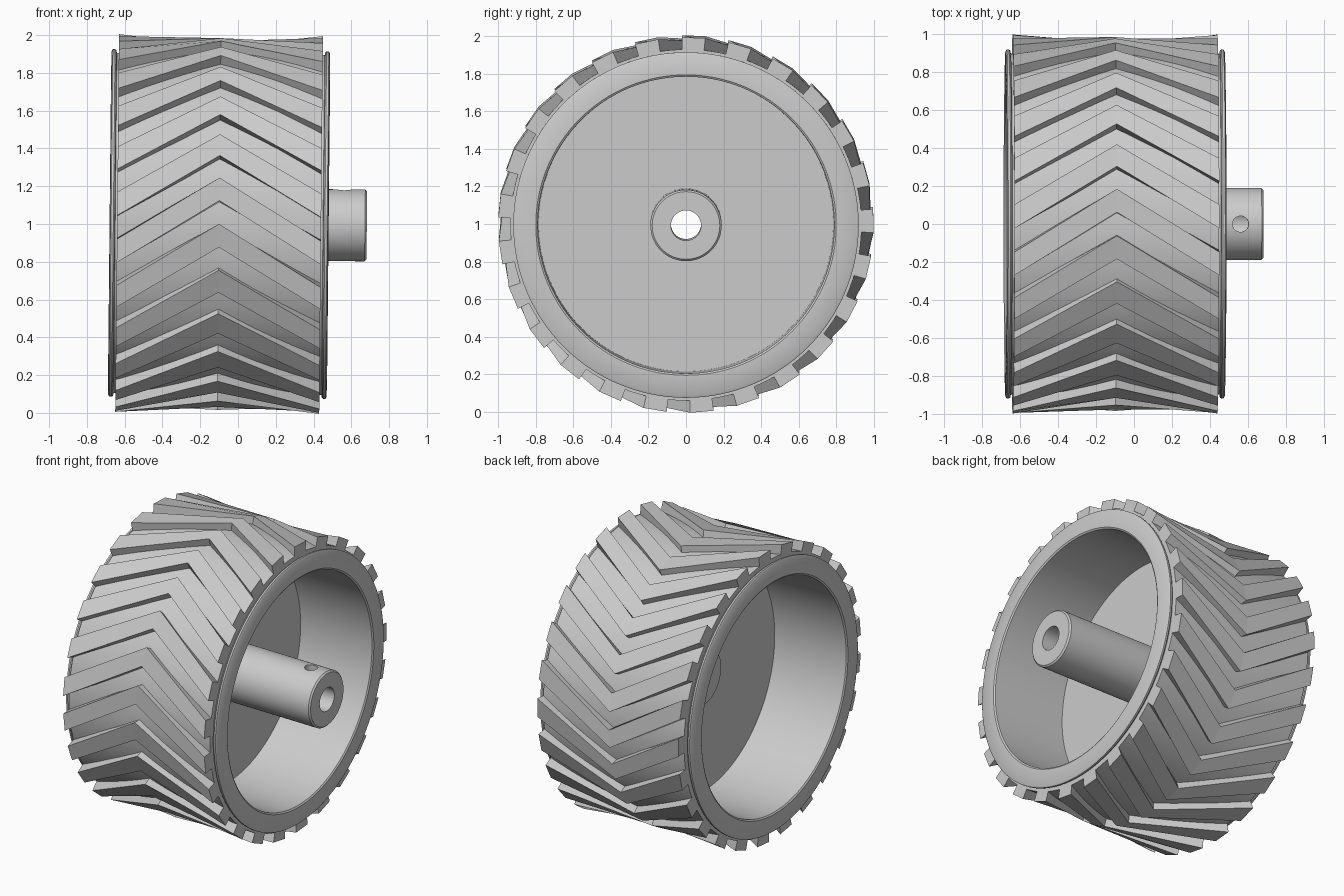
import bpy, bmesh
from math import sin, cos, pi, radians
from mathutils import Matrix

cube = bpy.data.objects.get("Cube")
if cube:
    bpy.data.objects.remove(cube, do_unlink=True)

grey = bpy.data.materials.new("light_grey")
grey.use_nodes = True
grey.diffuse_color = (0.6, 0.6, 0.6, 1)
grey.node_tree.nodes["Principled BSDF"].inputs["Base Color"].default_value = (0.6, 0.6, 0.6, 1)

# The axle runs along x, leaning very slightly
MID = -0.1
PLACE = Matrix.Translation((MID, 0, 1)) @ Matrix.Rotation(0.01, 4, "Y")


def add_object(name, bm, smooth=False):
    bmesh.ops.recalc_face_normals(bm, faces=bm.faces)
    mesh = bpy.data.meshes.new(name)
    bm.to_mesh(mesh)
    bm.free()
    mesh.materials.append(grey)
    obj = bpy.data.objects.new(name, mesh)
    bpy.context.collection.objects.link(obj)
    obj.matrix_world = PLACE
    if smooth:
        shade(obj)
    return obj


def shade(obj):
    bpy.ops.object.select_all(action="DESELECT")
    obj.select_set(True)
    bpy.context.view_layer.objects.active = obj
    bpy.ops.object.shade_smooth_by_angle(angle=radians(30))


def polar(x, r, t):
    """Point at radius r; t = 0 is the front, a quarter turn is the top."""
    return (x, -r * cos(t), r * sin(t))


def lathe(profile, sides):
    """Turn a closed (x, radius) outline around the axle."""
    bm = bmesh.new()
    rings = [[bm.verts.new(polar(x, r, 2 * pi * i / sides)) for x, r in profile]
             for i in range(sides)]
    n = len(profile)
    for i, a in enumerate(rings):
        b = rings[(i + 1) % sides]
        for j in range(n):
            k = (j + 1) % n
            bm.faces.new((a[j], a[k], b[k], b[j]))
    return bm


# Rim: barrel with a rounded flange on both sides and a thin web in the middle
half = [(0.535, 0.90), (0.55, 0.90), (0.553, 0.915), (0.56, 0.92), (0.572, 0.92),
        (0.578, 0.91), (0.58, 0.80), (0.573, 0.79), (0.03, 0.785)]
bore = [(0.03, 0.1), (-0.03, 0.1)]
outline = half + bore + [(-x, r) for x, r in reversed(half)]
add_object("rim", lathe(outline, 128), True)

# Tyre band under the tread
add_object("tyre_band", lathe([(-0.54, 0.89), (-0.54, 0.935), (0.54, 0.935), (0.54, 0.89)], 100), True)

# Hub tube with a through bore and chamfered tip
hub = add_object("hub", lathe([(-0.036, 0.08), (-0.036, 0.19), (0.772, 0.19),
                               (0.782, 0.18), (0.782, 0.08)], 64))

# Set screw hole through the top wall of the hub
bm = bmesh.new()
bmesh.ops.create_cone(bm, cap_ends=True, segments=32, radius1=0.042, radius2=0.042, depth=0.3,
                      matrix=Matrix.Translation((0.66, 0, 0.16)))
cutter = add_object("screw_hole_cutter", bm)
cutter.hide_render = True
cut = hub.modifiers.new("screw_hole", "BOOLEAN")
cut.operation = "DIFFERENCE"
cut.solver = "EXACT"
cut.object = cutter
bpy.context.view_layer.update()
bpy.context.view_layer.objects.active = hub
bpy.ops.object.modifier_apply(modifier=cut.name)
bpy.data.objects.remove(cutter, do_unlink=True)
shade(hub)

# Chevron tread: straight-armed lugs, swept back from the middle to both sides
LUGS = 25
STEP = 2 * pi / LUGS
SWEEP = radians(19.3)
bm = bmesh.new()
for i in range(LUGS):
    low = (i + 0.5) * STEP
    sections = []
    for x, sweep, top in ((-0.54, SWEEP, 1.0), (0, 0, 0.986), (0.54, SWEEP, 1.0)):
        a, b = low - sweep, low + STEP / 2 - sweep
        sections.append([bm.verts.new(polar(x, r, t))
                         for r, t in ((0.92, a), (0.92, b), (top, b), (top, a))])
    for s, e in zip(sections, sections[1:]):
        for j in range(4):
            k = (j + 1) % 4
            bm.faces.new((s[j], s[k], e[k], e[j]))
    bm.faces.new(sections[0])
    bm.faces.new(sections[-1])
add_object("tread_lugs", bm)
